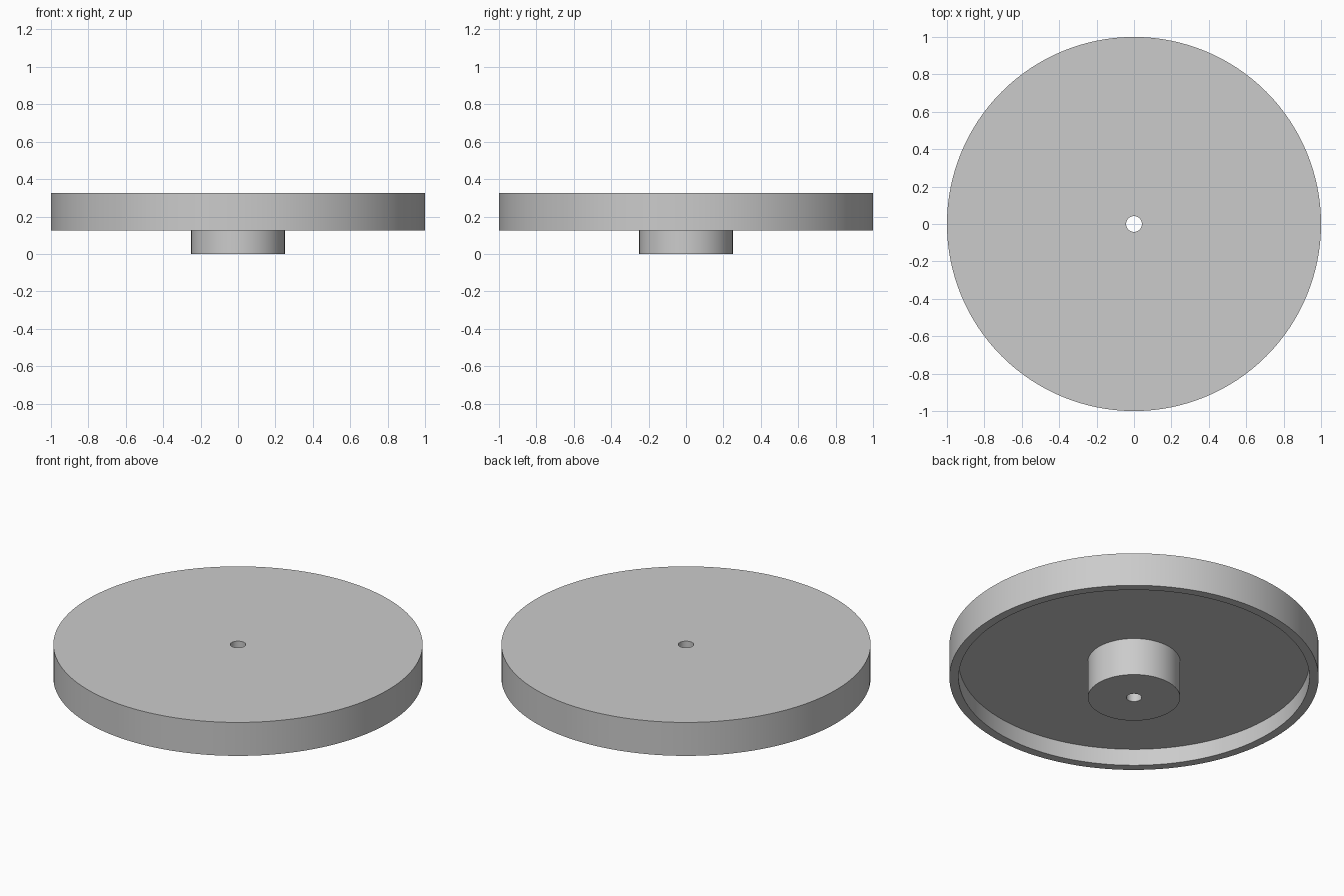
import bpy
import bmesh
import math

cube = bpy.data.objects.get("Cube")
if cube:
    bpy.data.objects.remove(cube, do_unlink=True)

# Plain grey material
grey = bpy.data.materials.new("plain_grey")
grey.use_nodes = True
colour = (0.6, 0.6, 0.6, 1.0)
grey.diffuse_color = colour
grey.node_tree.nodes["Principled BSDF"].inputs["Base Color"].default_value = colour

SEGMENTS = 128
BORE, HUB, RIM_INNER, RIM_OUTER = 0.042, 0.25, 0.95, 1.0
RIM_BOTTOM, PLATE_BOTTOM, TOP = 0.125, 0.225, 0.325


def lathe(name, profile, material):
    """Revolve a closed (radius, z) profile about the z axis."""
    bm = bmesh.new()
    rings = []
    for radius, z in profile:
        rings.append([
            bm.verts.new((radius * math.cos(a), radius * math.sin(a), z))
            for a in (2 * math.pi * i / SEGMENTS for i in range(SEGMENTS))
        ])
    for k, ring in enumerate(rings):
        nxt = rings[(k + 1) % len(rings)]
        for i in range(SEGMENTS):
            j = (i + 1) % SEGMENTS
            bm.faces.new((ring[i], ring[j], nxt[j], nxt[i]))
    bmesh.ops.recalc_face_normals(bm, faces=bm.faces[:])
    mesh = bpy.data.meshes.new(name)
    bm.to_mesh(mesh)
    bm.free()
    mesh.materials.append(material)
    obj = bpy.data.objects.new(name, mesh)
    bpy.context.collection.objects.link(obj)
    bpy.ops.object.select_all(action="DESELECT")
    obj.select_set(True)
    bpy.context.view_layer.objects.active = obj
    bpy.ops.object.shade_smooth_by_angle(angle=math.radians(30))
    return obj


# Disc with a hanging rim, a central hub below and a through bore
lathe("rimmed_disc_with_hub", [
    (BORE, 0.0),
    (HUB, 0.0),
    (HUB, PLATE_BOTTOM),
    (RIM_INNER, PLATE_BOTTOM),
    (RIM_INNER, RIM_BOTTOM),
    (RIM_OUTER, RIM_BOTTOM),
    (RIM_OUTER, TOP),
    (BORE, TOP),
], grey)
